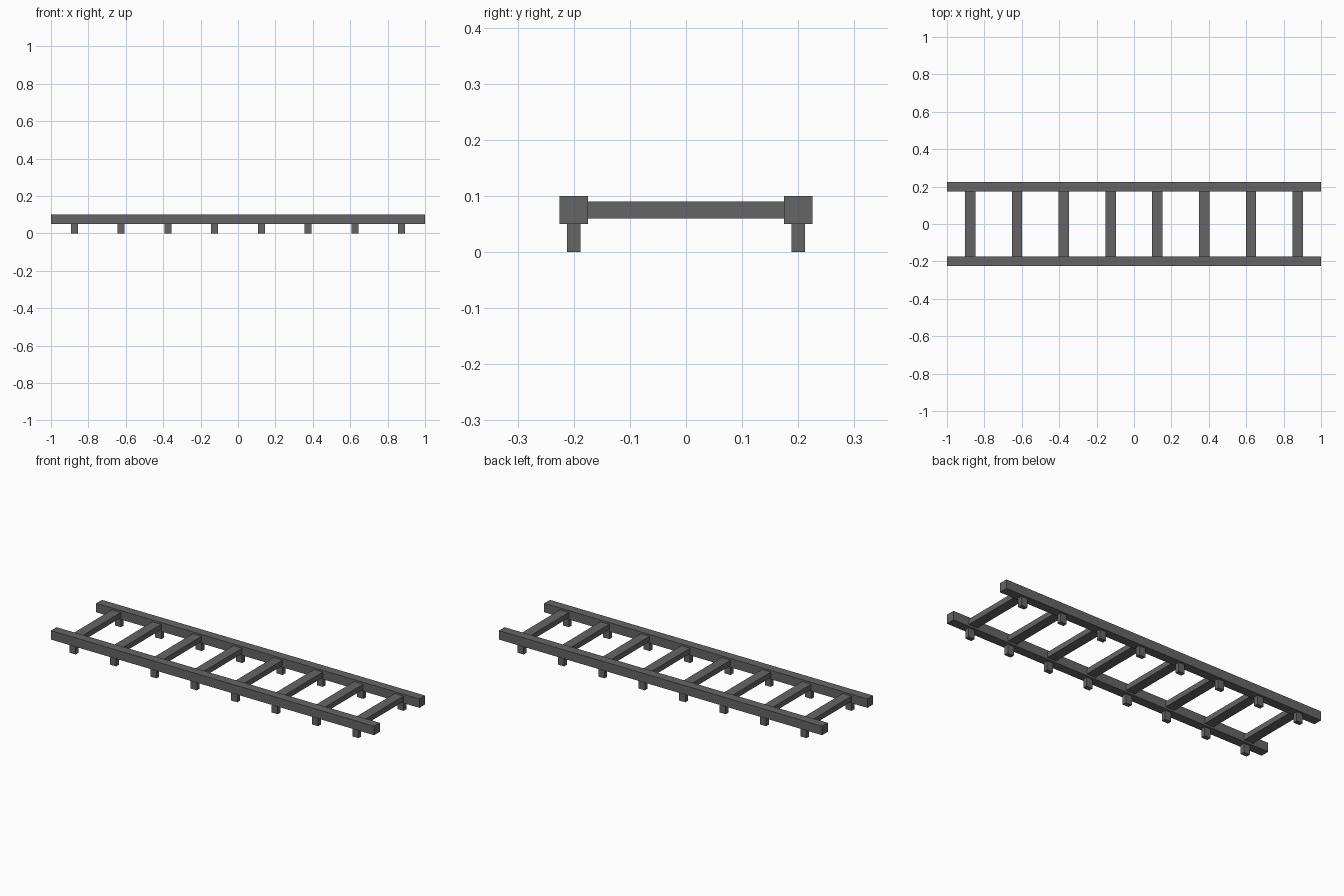
import bpy

if "Cube" in bpy.data.objects:
    bpy.data.objects.remove(bpy.data.objects["Cube"])

steel = bpy.data.materials.new("dark grey steel")
steel.diffuse_color = (0.13, 0.13, 0.13, 1)
steel.use_nodes = True
steel.node_tree.nodes["Principled BSDF"].inputs["Base Color"].default_value = steel.diffuse_color


def box(name, x, y, z):
    """Box spanning the given (min, max) ranges."""
    bpy.ops.mesh.primitive_cube_add(
        size=1, location=[(a + b) / 2 for a, b in (x, y, z)])
    ob = bpy.context.object
    ob.name = name
    ob.scale = [b - a for a, b in (x, y, z)]
    bpy.ops.object.transform_apply(location=False, rotation=False, scale=True)
    ob.data.materials.append(steel)
    return ob


# Long side rails
for side, y in (("front", -0.2), ("back", 0.2)):
    box(f"{side}_rail", (-1, 1), (y - 0.025, y + 0.025), (0.05, 0.10))

# Evenly spaced rungs, with a short foot under each rail
for i in range(8):
    x = -0.875 + 0.25 * i
    box(f"rung_{i + 1}", (x - 0.0275, x + 0.0275), (-0.175, 0.175), (0.06, 0.09))
    for side, y in (("front", -0.2), ("back", 0.2)):
        box(f"{side}_foot_{i + 1}", (x - 0.019, x + 0.019),
            (y - 0.012, y + 0.012), (0, 0.05))
